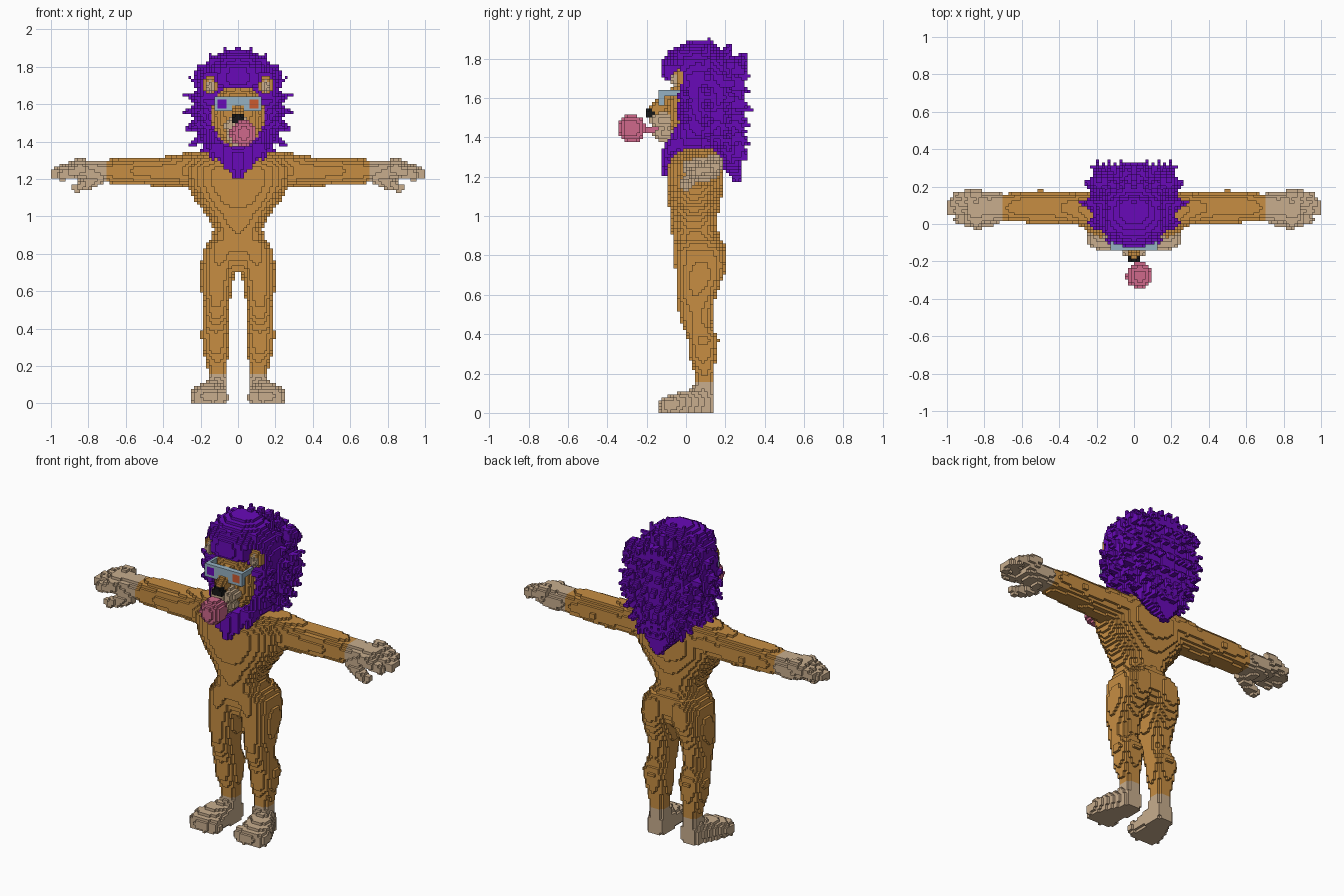
import bpy, math
from math import cos, sin, pi

S = 2 / 128          # voxel edge
taken = {}           # cell -> owning part (first part wins)
parts = {}           # part name -> (cells, material)


def material(name, r, g, b):
    m = bpy.data.materials.new(name)
    m.diffuse_color = (r, g, b, 1)
    return m


FUR = material("orange fur", 0.57, 0.27, 0.055)
TAN = material("tan paws", 0.58, 0.42, 0.27)
MANE = material("purple mane", 0.14, 0.003, 0.48)
PINK = material("pink gum", 0.62, 0.14, 0.26)
BLUE = material("pale blue frame", 0.30, 0.44, 0.54)
BLACK = material("black nose", 0.008, 0.008, 0.008)
RED = material("orange red lens", 0.60, 0.10, 0.03)


# ---- solids, each returned as a set of voxel cells ----
def fill(lo, hi, inside):
    r = [range(math.floor(a / S) - 1, math.ceil(b / S) + 1) for a, b in zip(lo, hi)]
    return {(i, j, k) for i in r[0] for j in r[1] for k in r[2]
            if k >= 0 and -64 <= i < 64 and inside((i + .5) * S, (j + .5) * S, (k + .5) * S)}


def ball(c, r):
    return fill([a - b for a, b in zip(c, r)], [a + b for a, b in zip(c, r)],
                lambda *p: sum(((p[n] - c[n]) / r[n]) ** 2 for n in range(3)) <= 1)


def box(lo, hi):
    return fill(lo, hi, lambda *p: all(lo[n] <= p[n] <= hi[n] for n in range(3)))


def lock(p, q, r0, r1):
    """Rounded rod from p to q, tapering from r0 to r1."""
    d = [b - a for a, b in zip(p, q)]
    dd = sum(v * v for v in d)
    r = max(r0, r1)

    def inside(*x):
        t = max(0, min(1, sum((x[n] - p[n]) * d[n] for n in range(3)) / dd))
        return sum((x[n] - p[n] - t * d[n]) ** 2 for n in range(3)) <= (r0 + (r1 - r0) * t) ** 2
    return fill([min(a, b) - r for a, b in zip(p, q)], [max(a, b) + r for a, b in zip(p, q)], inside)


def loft(axis, rows, e=2.2):
    """Rows (t, centre a, centre b, half a, half b) along an axis, joined smoothly."""
    others = [n for n in range(3) if n != axis]
    lo, hi = [0] * 3, [0] * 3
    lo[axis], hi[axis] = rows[0][0], rows[-1][0]
    for m, n in enumerate(others):
        lo[n] = min(r[1 + m] - r[3 + m] for r in rows)
        hi[n] = max(r[1 + m] + r[3 + m] for r in rows)

    def inside(*x):
        t = x[axis]
        for a, b in zip(rows, rows[1:]):
            if a[0] <= t <= b[0]:
                f = (t - a[0]) / (b[0] - a[0])
                v = [u + (w - u) * f for u, w in zip(a, b)]
                return sum(abs((x[n] - v[1 + m]) / v[3 + m]) ** e for m, n in enumerate(others)) <= 1
        return False
    return fill(lo, hi, inside)


def mirror(cells):
    return cells | {(-1 - i, j, k) for i, j, k in cells}


def part(name, mat, cells):
    cells = {c for c in cells if c not in taken}
    taken.update(dict.fromkeys(cells, name))
    parts[name] = (cells, mat)


# ---- glasses ----
part("left_lens", MANE, box((-.115, -.145, 1.58), (-.06, -.12, 1.625)))
part("right_lens", RED, box((.06, -.145, 1.58), (.115, -.12, 1.625)))
part("glasses_frame", BLUE,
     (box((-.128, -.145, 1.565), (.128, -.115, 1.64)) - box((-.035, -.2, 1.5), (.035, 0, 1.597)))
     | mirror(box((.11, -.14, 1.605), (.13, -.02, 1.635))))

# ---- face ----
part("nose", BLACK, ball((0, -.18, 1.522), (.038, .025, .03)))
part("gum_bubble", PINK, ball((.03, -.275, 1.445), (.071, .071, .071))
     | lock((.03, -.22, 1.445), (.015, -.15, 1.44), .014, .014))
part("nose_bridge", FUR, lock((0, -.08, 1.60), (0, -.15, 1.54), .045, .036))
part("muzzle", TAN, ball((0, -.11, 1.485), (.078, .08, .05)) | ball((0, -.1, 1.425), (.06, .07, .055)))
part("inner_ears", TAN, mirror(ball((.15, -.055, 1.697), (.022, .02, .034))))
part("ears", FUR, mirror(ball((.15, -.03, 1.70), (.039, .034, .052))))
part("head", FUR, ball((0, 0, 1.54), (.14, .1, .17)))

# ---- mane: solid core, rings of locks, beard and back locks ----
mane = loft(2, [(1.2, 0, -.1, .015, .02), (1.25, 0, -.075, .06, .045), (1.33, 0, 0, .15, .12),
                (1.42, 0, .085, .2, .185), (1.55, 0, .115, .235, .165), (1.65, 0, .1, .23, .19),
                (1.72, 0, .07, .215, .195), (1.79, 0, .06, .19, .18), (1.85, 0, .05, .14, .12),
                (1.89, 0, .07, .07, .06)])
mane |= loft(2, [(1.17, 0, .262, .015, .015), (1.25, 0, .235, .09, .05), (1.36, 0, .2, .16, .085),
                 (1.5, 0, .19, .21, .1), (1.68, 0, .19, .2, .1), (1.78, 0, .15, .15, .1)], 2.6)
for y, back, s in ((.0, .01, .86), (.1, .02, 1), (.19, .04, .92), (.25, .06, .78)):
    for n in range(24):
        a = 2 * pi * n / 24 + pi / 2
        if y < .05 and sin(a) < -.3:
            continue
        mane |= lock((.2 * s * cos(a), y, 1.56 + .26 * s * sin(a)),
                     (.3 * s * cos(a), y + back, 1.56 + .36 * s * sin(a)), .046, .004)
for row in range(6):
    for n in range(-3, 4):
        x, z = (n + .5 * (row % 2)) * .062, 1.76 - row * .085
        if abs(x) < .21 - max(0, row - 3) * .05:
            mane |= lock((x, .23, z), (x * 1.08, .338 - abs(row - 2) * .008, z - .05), .048, .006)
for n in range(-2, 3):
    x = n * .06
    mane |= lock((x, -.06, 1.36), (x * 1.15, -.105, 1.21 + abs(x) * .7), .04, .006)
    mane |= lock((x, -.02, 1.77), (x * 1.2, -.12 + abs(x) * .4, 1.71), .04, .012)
    mane |= lock((x, .0, 1.79), (x * 1.2, -.09 + abs(x) * .4, 1.83), .045, .012)
# openings for the face and the ears
mane -= fill((-.15, -.3, 1.36), (.15, -.02, 1.7),
             lambda x, y, z: y < -.02 and (x / .138) ** 2.6 + abs((z - 1.53) / .165) ** 2.6 < 1
             if x >= 0 else y < -.02 and (-x / .138) ** 2.6 + abs((z - 1.53) / .165) ** 2.6 < 1)
mane -= box((-.3, -.3, 1.47), (.3, -.045, 1.68))
mane -= mirror(box((.105, -.3, 1.63), (.3, -.03, 1.76)))
part("mane", MANE, mane)

# ---- hands: palm, four fingers and a thumb ----
hand = loft(0, [(.705, .092, 1.243, .073, .058), (.78, .09, 1.235, .085, .06),
                (.85, .09, 1.247, .092, .055), (.89, .09, 1.25, .085, .045)])
for y, tip in ((.015, .94), (.065, .98), (.115, .975), (.155, .945)):
    hand |= lock((.84, y, 1.25 + y * .2), (tip, y * .9 + .01, 1.215 + y * .2), .034, .026)
hand |= lock((.75, .03, 1.2), (.83, -.0, 1.165), .036, .03) | lock((.83, 0, 1.165), (.87, .0, 1.15), .03, .022)
part("hands", TAN, mirror(hand))

# ---- feet ----
foot = loft(1, [(-.12, .16, .035, .08, .042), (-.05, .158, .045, .092, .055), (.03, .135, .05, .075, .07),
                (.1, .115, .055, .06, .07), (.145, .11, .05, .045, .055)], 2.6)
foot |= loft(2, [(0, .115, .08, .06, .062), (.09, .112, .085, .055, .06), (.15, .11, .092, .052, .05)])
for x, y in ((.085, -.095), (.13, -.108), (.175, -.105), (.218, -.085)):
    foot |= ball((x, y, .036), (.034, .036, .042))
part("feet", TAN, mirror(foot))

# ---- body ----
part("arms", FUR, mirror(loft(0, [
    (.1, .06, 1.24, .1, .1), (.24, .075, 1.25, .095, .1), (.32, .082, 1.245, .085, .085),
    (.43, .088, 1.238, .085, .078), (.5, .092, 1.242, .09, .073), (.6, .09, 1.243, .08, .072),
    (.66, .09, 1.24, .075, .068), (.705, .092, 1.243, .07, .058)])))
part("legs", FUR, mirror(loft(2, [
    (.12, .11, .093, .05, .048), (.2, .112, .095, .053, .048), (.28, .118, .085, .068, .067),
    (.37, .12, .09, .08, .077), (.45, .116, .055, .067, .078), (.52, .114, .048, .067, .09),
    (.6, .114, .052, .082, .1), (.68, .112, .068, .092, .118), (.75, .1, .077, .098, .133),
    (.82, .09, .073, .1, .137), (.88, .07, .06, .08, .125)])))
part("torso", FUR, loft(2, [
    (.7, 0, .07, .06, .08), (.78, 0, .07, .15, .12), (.86, 0, .06, .155, .125), (.93, 0, .043, .13, .116),
    (1.0, 0, .04, .165, .12), (1.08, 0, .042, .225, .134), (1.16, 0, .045, .27, .145),
    (1.25, 0, .045, .29, .143), (1.31, 0, .05, .27, .118), (1.35, 0, .06, .2, .08)], 2.3))

# ---- turn every part into a mesh of its outer voxel faces ----
QUADS = {(1, 0, 0): ((1, 0, 0), (1, 1, 0), (1, 1, 1), (1, 0, 1)),
         (-1, 0, 0): ((0, 0, 0), (0, 0, 1), (0, 1, 1), (0, 1, 0)),
         (0, 1, 0): ((0, 1, 0), (0, 1, 1), (1, 1, 1), (1, 1, 0)),
         (0, -1, 0): ((0, 0, 0), (1, 0, 0), (1, 0, 1), (0, 0, 1)),
         (0, 0, 1): ((0, 0, 1), (1, 0, 1), (1, 1, 1), (0, 1, 1)),
         (0, 0, -1): ((0, 0, 0), (0, 1, 0), (1, 1, 0), (1, 0, 0))}
for name, (cells, mat) in parts.items():
    index, faces = {}, []
    for i, j, k in sorted(cells):
        for (a, b, c), quad in QUADS.items():
            if (i + a, j + b, k + c) not in taken:
                faces.append([index.setdefault((i + u, j + v, k + w), len(index)) for u, v, w in quad])
    mesh = bpy.data.meshes.new(name)
    mesh.from_pydata([(x * S, y * S, z * S) for x, y, z in index], [], faces)
    mesh.materials.append(mat)
    bpy.context.collection.objects.link(bpy.data.objects.new(name, mesh))
